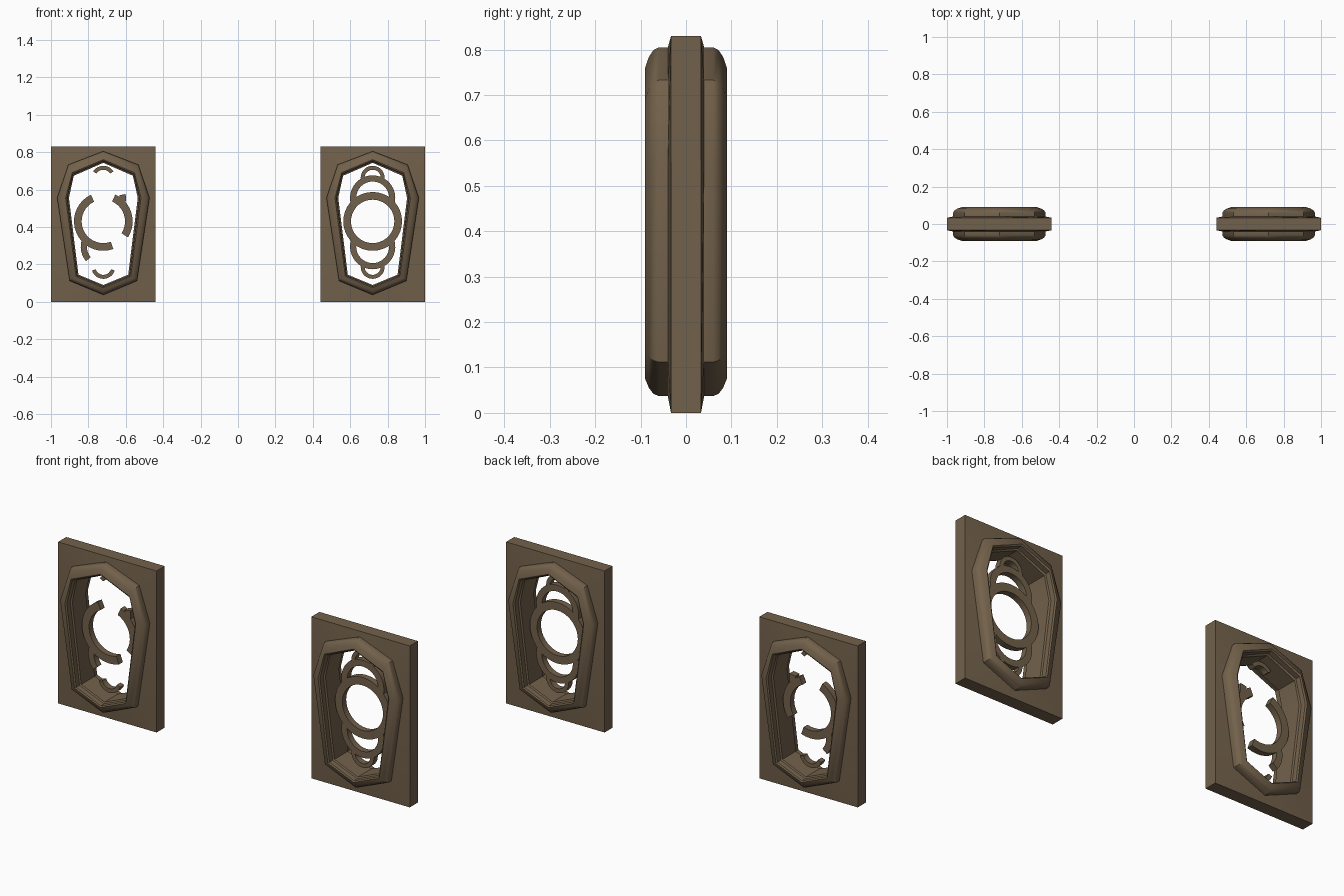
import bpy, bmesh
from math import cos, sin, radians, ceil

cube = bpy.data.objects.get("Cube")
if cube:
    bpy.data.objects.remove(cube)

stone = bpy.data.materials.new("brown_stone")
stone.use_nodes = True
colour = (0.17, 0.12, 0.07, 1)
stone.diffuse_color = colour
stone.node_tree.nodes["Principled BSDF"].inputs["Base Color"].default_value = colour


def finish(bm, name, x):
    bmesh.ops.recalc_face_normals(bm, faces=bm.faces)
    mesh = bpy.data.meshes.new(name)
    bm.to_mesh(mesh)
    bm.free()
    mesh.materials.append(stone)
    ob = bpy.data.objects.new(name, mesh)
    ob.location.x = x
    bpy.context.collection.objects.link(ob)
    bpy.ops.object.select_all(action="DESELECT")
    ob.select_set(True)
    bpy.context.view_layer.objects.active = ob
    bpy.ops.object.shade_smooth_by_angle(angle=radians(32))


def mirrored(half):
    return half + [(-x, z) for x, z in half[-2:0:-1]]


def bridge(bm, loops):
    """Skin a closed series of closed loops."""
    for a, b in zip(loops, loops[1:] + loops[:1]):
        n = len(a)
        for i in range(n):
            j = (i + 1) % n
            bm.faces.new((a[i], a[j], b[j], b[i]))


# Half outlines, top to bottom
PANEL = mirrored([(0, .83), (.28, .83), (.28, .556), (.28, 0), (0, 0)])
OUTER = mirrored([(0, .805), (.187, .733), (.247, .556), (.18, .112), (0, .037)])
INNER = mirrored([(0, .743), (.158, .674), (.184, .556), (.133, .145), (0, .09)])

# Moulding section: (blend from outer to inner outline, depth)
SECTION = [(0, .04), (0, .06), (.1, .072), (.35, .082), (.72, .09),
           (.84, .085), (.87, .06), (1, .055)]


def window_frame(name, x):
    bm = bmesh.new()
    front = [(PANEL, .033)]
    for t, y in SECTION:
        outline = [(a + (c - a) * t, b + (d - b) * t)
                   for (a, b), (c, d) in zip(OUTER, INNER)]
        front.append((outline, y))
    rings = [(o, -y) for o, y in front] + front[::-1]
    bridge(bm, [[bm.verts.new((px, y, pz)) for px, pz in o] for o, y in rings])
    finish(bm, name, x)


def arc(name, x, z, r_out, r_in, start, end, depth=.016):
    """Flat ring, or part of one, standing in the window plane."""
    bm = bmesh.new()
    full = end - start >= 360
    steps = ceil((end - start) / 10)
    loops = []
    for i in range(steps if full else steps + 1):
        a = radians(start + (end - start) * i / steps)
        loops.append([bm.verts.new((r * cos(a), y, z + r * sin(a)))
                      for r, y in ((r_out, -depth), (r_out, depth),
                                   (r_in, depth), (r_in, -depth))])
    if full:
        bridge(bm, loops)
    else:
        for a, b in zip(loops, loops[1:]):
            for i in range(4):
                j = (i + 1) % 4
                bm.faces.new((a[i], a[j], b[j], b[i]))
        bm.faces.new(loops[0])
        bm.faces.new(loops[-1])
    finish(bm, name, x)


BIG = (.43, .157, .116)
UPPER, LOWER = (.555, .121, .088), (.295, .121, .088)
TOP, BOTTOM = (.663, .064, .043), (.187, .064, .043)
L, R = .72, -.72

# Intact window
window_frame("left_window_frame", L)
arc("left_centre_ring", L, *BIG, 0, 360)
arc("left_upper_arc", L, *UPPER, -17, 197)
arc("left_lower_arc", L, *LOWER, 163, 377)
arc("left_top_arc", L, *TOP, -17, 197)
arc("left_bottom_arc", L, *BOTTOM, 163, 377)

# Broken window
window_frame("right_window_frame", R)
arc("right_centre_ring_long_piece", R, *BIG, 115, 290)
arc("right_centre_ring_short_piece", R, *BIG, -33, 66)
arc("right_upper_arc_stub", R, *UPPER, -17, 10)
arc("right_lower_arc_stub", R, *LOWER, 165, 220)
arc("right_top_arc_piece", R, *TOP, 32, 148)
arc("right_bottom_arc_piece", R, *BOTTOM, 198, 342)
